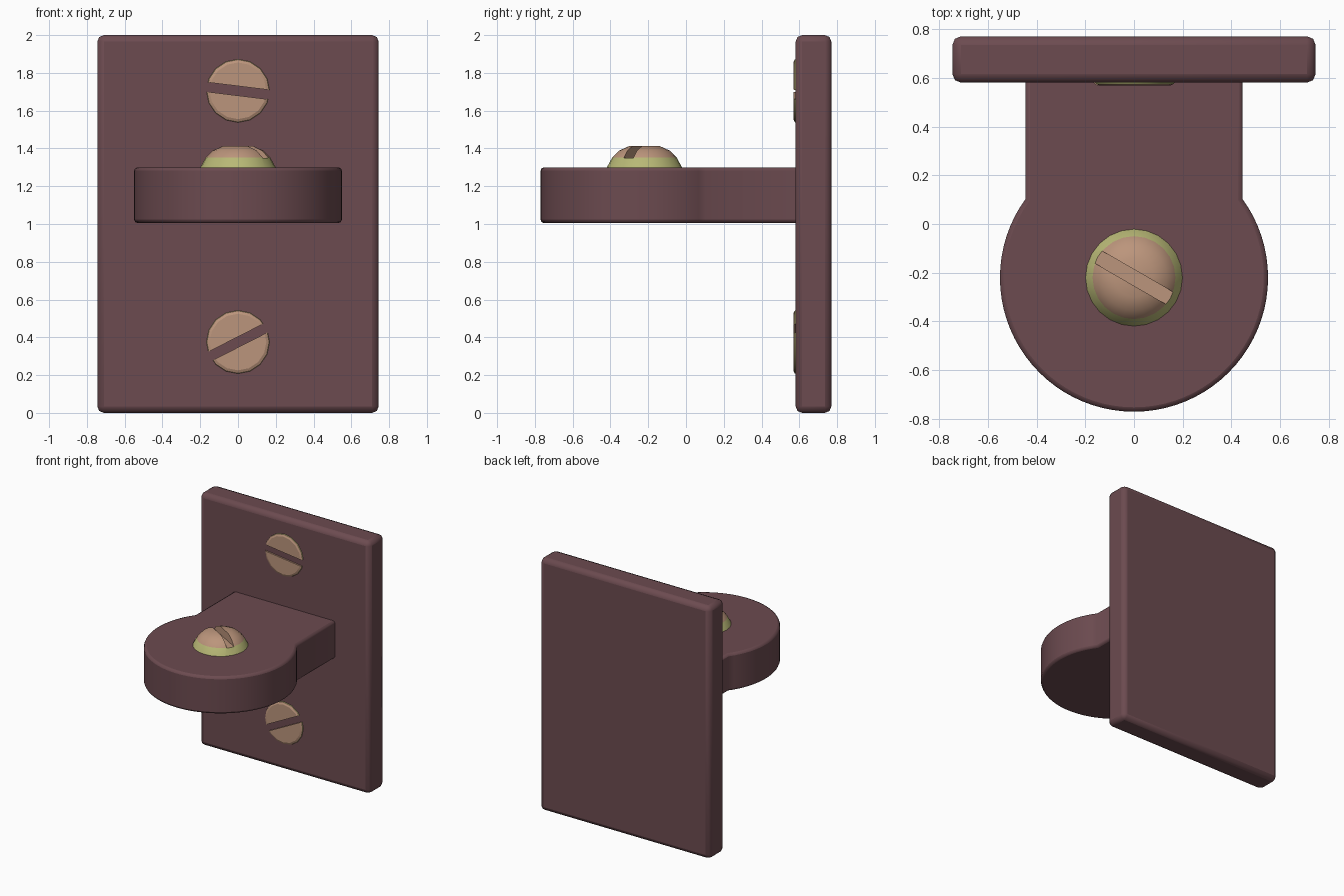
import bpy, bmesh
from math import sin, cos, pi, radians, atan2, sqrt
from mathutils import Matrix

if "Cube" in bpy.data.objects:
    bpy.data.objects.remove(bpy.data.objects["Cube"])


def material(name, rgb):
    m = bpy.data.materials.new(name)
    m.diffuse_color = (*rgb, 1)
    m.use_nodes = True
    m.node_tree.nodes["Principled BSDF"].inputs["Base Color"].default_value = m.diffuse_color
    return m


MAROON = material("maroon paint", (0.15, 0.07, 0.08))
TAN = material("brass face", (0.50, 0.30, 0.20))
OLIVE = material("brass rim", (0.48, 0.48, 0.18))


def make_object(name, bm, mats):
    bmesh.ops.recalc_face_normals(bm, faces=bm.faces)
    me = bpy.data.meshes.new(name)
    bm.to_mesh(me)
    bm.free()
    for m in mats:
        me.materials.append(m)
    ob = bpy.data.objects.new(name, me)
    bpy.context.collection.objects.link(ob)
    return ob


def smooth(ob, angle=35):
    bpy.ops.object.select_all(action='DESELECT')
    ob.select_set(True)
    bpy.context.view_layer.objects.active = ob
    bpy.ops.object.shade_smooth_by_angle(angle=radians(angle))


def bevel(ob, width, segments):
    b = ob.modifiers.new("rounded edges", 'BEVEL')
    b.width, b.segments = width, segments
    b.limit_method, b.angle_limit = 'ANGLE', radians(40)


def box(name, size, matrix, mats):
    bm = bmesh.new()
    bmesh.ops.create_cube(bm, size=1)
    bmesh.ops.scale(bm, vec=size, verts=bm.verts)
    bmesh.ops.transform(bm, matrix=matrix, verts=bm.verts)
    return make_object(name, bm, mats)


def screw(name, profile, sides, matrix, slot_angle, slot_width, slot_floor):
    """Turned head along local +z; the first band is the rim, a slot is cut across."""
    bm = bmesh.new()
    rings = [[bm.verts.new((r * cos(2 * pi * i / sides), r * sin(2 * pi * i / sides), z))
              for i in range(sides)] for r, z in profile]
    bm.faces.new(rings[0])
    bm.faces.new(rings[-1])
    for k, (a, b) in enumerate(zip(rings, rings[1:])):
        for i in range(sides):
            j = (i + 1) % sides
            bm.faces.new((a[i], a[j], b[j], b[i])).material_index = int(k == 0)
    bmesh.ops.transform(bm, matrix=matrix, verts=bm.verts)
    head = make_object(name, bm, [TAN, OLIVE])
    smooth(head, 25)
    # slot cutter
    m = matrix @ Matrix.Rotation(radians(slot_angle), 4, 'Z') @ Matrix.Translation((0, 0, slot_floor + 0.15))
    cutter = box(name + "_slot_cutter", (1, slot_width, 0.3), m, [TAN])
    cutter.hide_render = True
    cutter.hide_set(True)
    cutter.display_type = 'WIRE'
    cut = head.modifiers.new("slot", 'BOOLEAN')
    cut.operation, cut.solver, cut.object = 'DIFFERENCE', 'EXACT', cutter


# wall plate
plate = box("wall_plate", (1.49, 0.19, 2.0), Matrix.Translation((0, 0.675, 1.0)), [MAROON])
bevel(plate, 0.035, 2)
smooth(plate)

# bracket arm: straight neck running into a round end
R, CY, NECK = 0.55, -0.22, 0.445
start = atan2(sqrt(R * R - NECK * NECK), NECK)
N = 56
outline = [(NECK, 0.62)]
outline += [(R * cos(t), CY + R * sin(t))
            for t in (start - (pi + 2 * start) * i / N for i in range(N + 1))]
outline += [(-NECK, 0.62)]
bm = bmesh.new()
face = bm.faces.new([bm.verts.new((x, y, 1.005)) for x, y in outline])
ext = bmesh.ops.extrude_face_region(bm, geom=[face])
bmesh.ops.translate(bm, vec=(0, 0, 0.295),
                    verts=[v for v in ext["geom"] if isinstance(v, bmesh.types.BMVert)])
arm = make_object("bracket_arm", bm, [MAROON])
bevel(arm, 0.018, 2)
smooth(arm)

# domed screw on the arm
screw("arm_screw", [(0.2, 0), (0.17, 0.055), (0.135, 0.09), (0.08, 0.115)], 24,
      Matrix.Translation((0, CY, 1.298)), -30, 0.058, 0.052)

# flat screws on the plate, slots cut right through to it
for name, z, angle in (("upper_plate_screw", 1.705, -7), ("lower_plate_screw", 0.375, 27)):
    face_front = Matrix.Translation((0, 0.582, z)) @ Matrix.Rotation(pi / 2, 4, 'X')
    screw(name, [(0.168, 0), (0.165, 0.007), (0.15, 0.014)], 16, face_front, angle, 0.05, -0.01)
